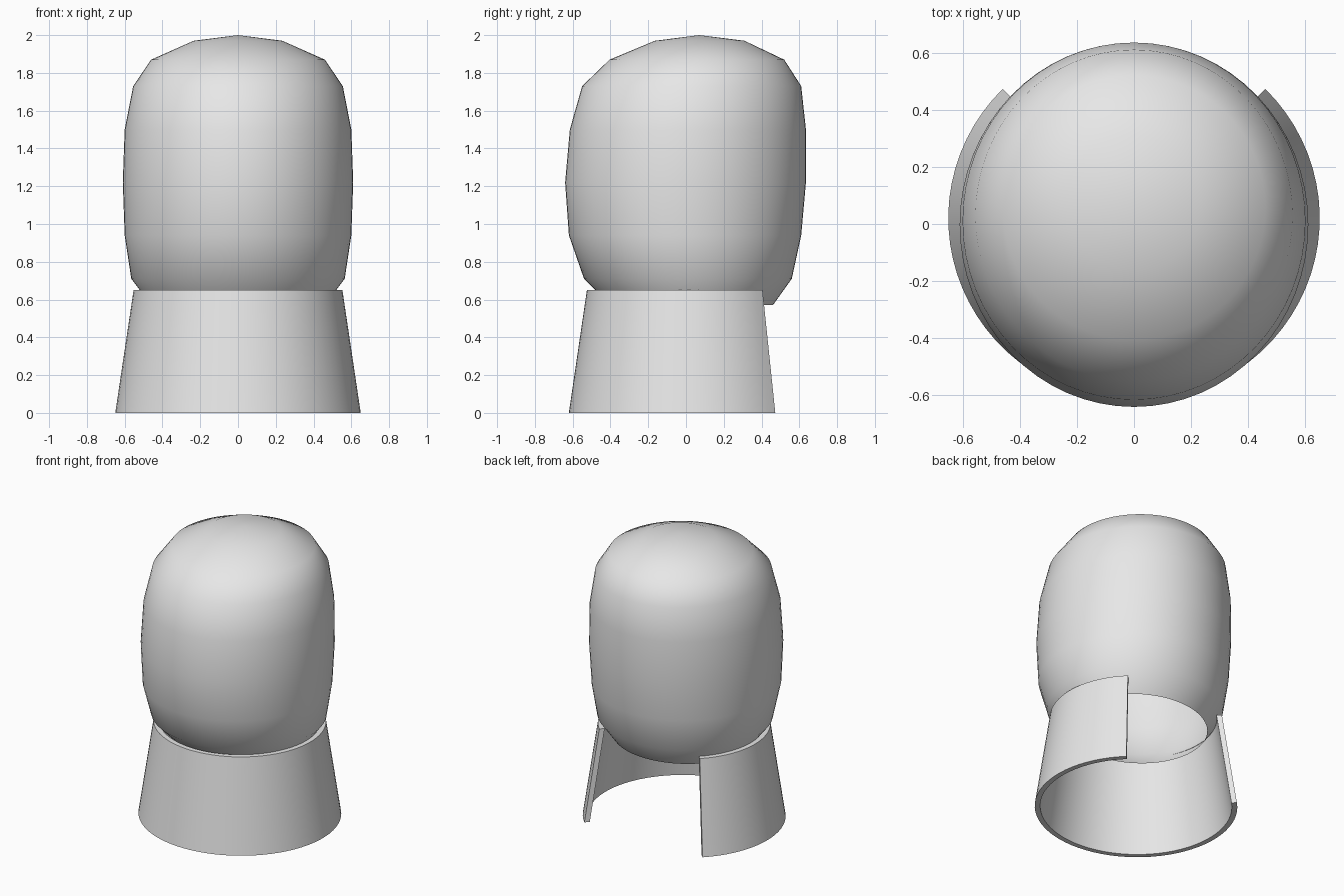
import bpy, bmesh
from math import sin, cos, pi, radians

cube = bpy.data.objects.get("Cube")
if cube:
    bpy.data.objects.remove(cube, do_unlink=True)

grey = bpy.data.materials.new("light grey")
grey.use_nodes = True
colour = (0.8, 0.8, 0.8, 1)
grey.diffuse_color = colour
grey.node_tree.nodes["Principled BSDF"].inputs["Base Color"].default_value = colour


def finish(name, bm, sharp_angle):
    bmesh.ops.recalc_face_normals(bm, faces=bm.faces)
    mesh = bpy.data.meshes.new(name)
    bm.to_mesh(mesh)
    bm.free()
    mesh.materials.append(grey)
    obj = bpy.data.objects.new(name, mesh)
    bpy.context.collection.objects.link(obj)
    bpy.ops.object.select_all(action="DESELECT")
    obj.select_set(True)
    bpy.context.view_layer.objects.active = obj
    bpy.ops.object.shade_smooth_by_angle(angle=radians(sharp_angle))
    return obj


def bridge(bm, lower, upper, closed):
    count = len(lower)
    for i in range(count if closed else count - 1):
        j = (i + 1) % count
        bm.faces.new((lower[i], lower[j], upper[j], upper[i]))


# Head: stacked oval rings (z, half width, front y, back y), open underneath
RINGS = [
    (0.57, 0.46, -0.40, 0.46),
    (0.71, 0.565, -0.54, 0.56),
    (0.94, 0.60, -0.62, 0.61),
    (1.22, 0.61, -0.64, 0.635),
    (1.50, 0.60, -0.615, 0.635),
    (1.73, 0.555, -0.55, 0.61),
    (1.87, 0.46, -0.405, 0.52),
    (1.97, 0.235, -0.165, 0.31),
]
SEGMENTS = 64
bm = bmesh.new()
previous = None
for z, half_width, front, back in RINGS:
    middle, depth = (front + back) / 2, (back - front) / 2
    ring = []
    for i in range(SEGMENTS):
        a = 2 * pi * i / SEGMENTS
        ring.append(bm.verts.new((half_width * cos(a), middle + depth * sin(a), z)))
    if previous:
        bridge(bm, previous, ring, True)
    previous = ring
apex = bm.verts.new((0, 0.07, 2.0))
for i in range(SEGMENTS):
    bm.faces.new((previous[i], previous[(i + 1) % SEGMENTS], apex))
finish("head", bm, 60)

# Collar: flared wall, open at the back
THICKNESS = 0.035
STEPS = 56
START, END = radians(-225), radians(45)
bm = bmesh.new()
loops = []
for z, radius in ((0, 0.65), (0.65, 0.553), (0.65, 0.553 - THICKNESS), (0, 0.65 - THICKNESS)):
    loop = []
    for i in range(STEPS + 1):
        a = START + (END - START) * i / STEPS
        loop.append(bm.verts.new((radius * cos(a), 0.02 + 0.985 * radius * sin(a), z)))
    loops.append(loop)
for k in range(4):
    bridge(bm, loops[k], loops[(k + 1) % 4], False)
for end in (0, -1):
    bm.faces.new([loop[end] for loop in loops])
finish("collar", bm, 40)
